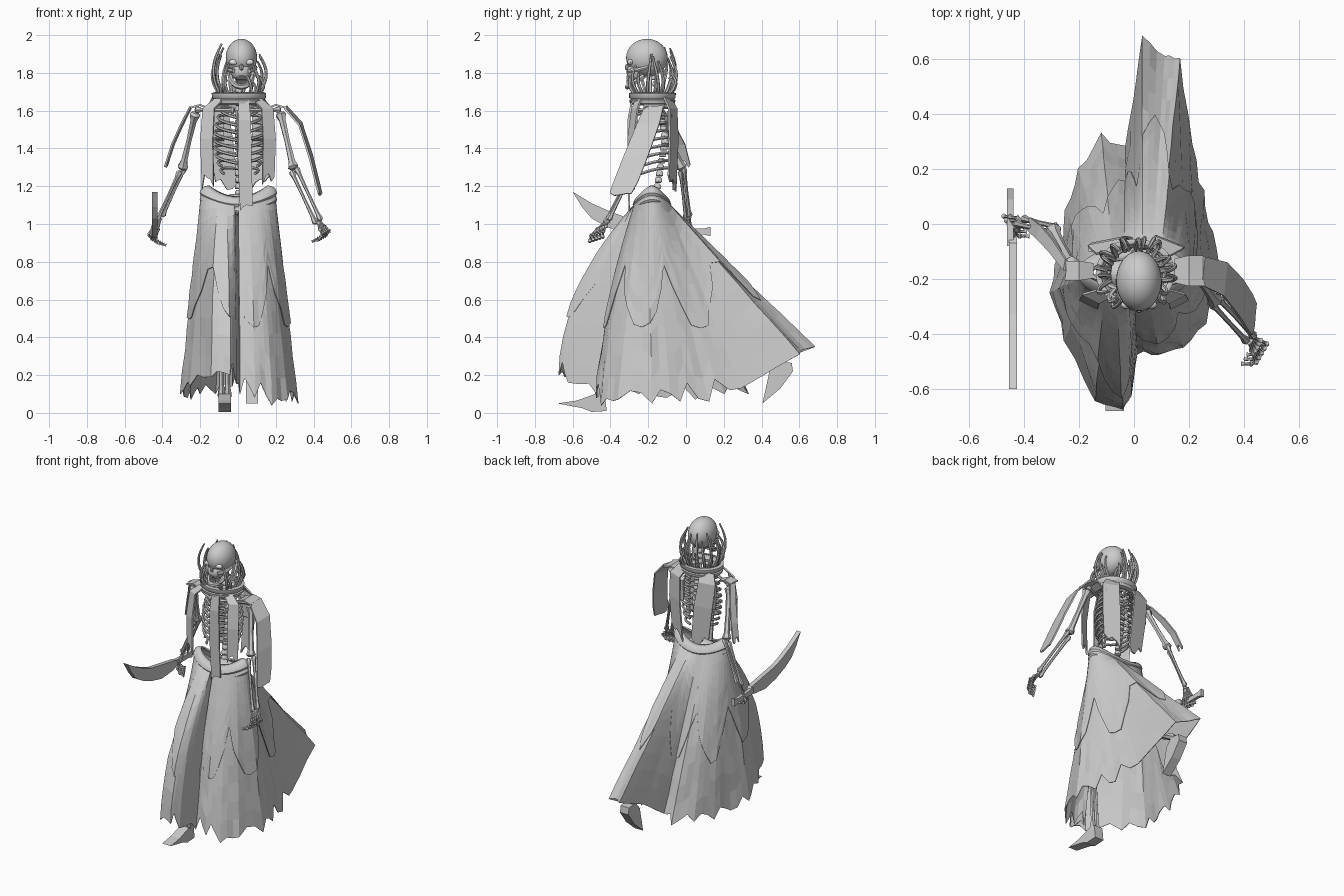
import bpy, bmesh, math, random
from mathutils import Vector as V

random.seed(4)
if "Cube" in bpy.data.objects:
    bpy.data.objects.remove(bpy.data.objects["Cube"])


def material(name, c):
    m = bpy.data.materials.new(name)
    m.use_nodes = True
    m.diffuse_color = (c, c, c, 1)
    m.node_tree.nodes["Principled BSDF"].inputs["Base Color"].default_value = (c, c, c, 1)
    return m


GREY = material("bone and cloth grey", 0.6)
WHITE = material("eye white", 0.95)


def add(name, mesh, smooth=None, solid=0, mat=GREY):
    ob = bpy.data.objects.new(name, mesh)
    bpy.context.collection.objects.link(ob)
    mesh.materials.clear()
    mesh.materials.append(mat)
    if solid:
        mod = ob.modifiers.new("thickness", "SOLIDIFY")
        mod.thickness, mod.offset = solid, 0
    if smooth:
        bpy.ops.object.select_all(action="DESELECT")
        bpy.context.view_layer.objects.active = ob
        ob.select_set(True)
        bpy.ops.object.shade_smooth_by_angle(angle=math.radians(smooth))
    return ob


def tubes(name, paths, r, res=1):
    """Round rods through points; a path point is (position, radius factor)."""
    cu = bpy.data.curves.new(name, "CURVE")
    cu.dimensions, cu.bevel_depth, cu.bevel_resolution = "3D", r, res
    cu.use_fill_caps = True
    for path in paths:
        sp = cu.splines.new("POLY")
        sp.points.add(len(path) - 1)
        for p, (co, f) in zip(sp.points, path):
            p.co, p.radius = (*co, 1), f
    tmp = bpy.data.objects.new("tmp", cu)
    mesh = bpy.data.meshes.new_from_object(tmp)
    bpy.data.objects.remove(tmp)
    return add(name, mesh, 50)


def bone(a, b):
    a, b = V(a), V(b)
    return [(a.lerp(b, t), f) for t, f in
            ((0, .9), (.04, 1.6), (.14, 1), (.5, .8), (.86, 1), (.96, 1.6), (1, .9))]


def finish(name, bm, **kw):
    mesh = bpy.data.meshes.new(name)
    bm.to_mesh(mesh)
    bm.free()
    return add(name, mesh, **kw)


def grid(name, rows, closed=False, solid=0, smooth=None):
    """Skin a list of equally long point rows."""
    bm = bmesh.new()
    vs = [[bm.verts.new(p) for p in row] for row in rows]
    n = len(rows[0])
    for a, b in zip(vs, vs[1:]):
        for i in range(n if closed else n - 1):
            j = (i + 1) % n
            bm.faces.new((a[i], b[i], b[j], a[j]))
    return finish(name, bm, smooth=smooth, solid=solid)


def ball(name, pos, size, mat=GREY, seg=24):
    bm = bmesh.new()
    bmesh.ops.create_uvsphere(bm, u_segments=seg, v_segments=seg // 2, radius=1)
    for v in bm.verts:
        v.co = V(a * b for a, b in zip(v.co, size)) + V(pos)
    return finish(name, bm, smooth=40, mat=mat)


def prism(name, outline, x, half):
    """Side outline in (y, z), given width along x."""
    bm = bmesh.new()
    f = bm.faces.new([bm.verts.new((x - half, y, z)) for y, z in outline])
    ext = bmesh.ops.extrude_face_region(bm, geom=[f])["geom"]
    bmesh.ops.translate(bm, vec=(2 * half, 0, 0),
                        verts=[g for g in ext if isinstance(g, bmesh.types.BMVert)])
    bmesh.ops.recalc_face_normals(bm, faces=bm.faces)
    return finish(name, bm)


def band(name, c, rx, ry, profile, solid, saddle=0):
    rows = [[(c[0] + (rx + d) * math.cos(a * math.tau / 32),
              c[1] + (ry + d) * math.sin(a * math.tau / 32),
              z + saddle * math.cos(a * math.tau / 16)) for a in range(32)] for d, z in profile]
    return grid(name, rows, True, solid, 40)


def strip(name, pts, across, width, tear=.06):
    """Hanging cloth strip with a ragged end."""
    side = V(across).normalized() * width / 2
    rows = []
    for k, p in enumerate(pts):
        w = .8 + .25 * math.sin(math.pi * k / len(pts))
        rows.append([V(p) + side * s * w for s in (-1, -.5, 0, .5, 1)])
    d = (V(pts[-1]) - V(pts[-2])).normalized()
    rows[-1] = [p + d * random.uniform(-tear, tear / 2) for p in rows[-1]]
    return grid(name, rows, solid=.01)


# Skull, jaw and teeth
HX = .018
ball("skull", (HX, -.207, 1.88), (.083, .11, .1), seg=32)
ball("face", (HX, -.265, 1.805), (.054, .05, .05))
ball("nose", (HX, -.312, 1.83), (.012, .012, .018), seg=8)
tubes("cheekbones", [[((HX + s * .075, -.2, 1.83), 1), ((HX + s * .07, -.26, 1.815), 1.2),
                      ((HX + s * .04, -.305, 1.81), 1.2)] for s in (-1, 1)], .01)
tubes("jaw", [[((HX + .058 * math.cos(a * math.pi / 8), -.22 - .09 * math.sin(a * math.pi / 8),
                1.785 - .06 * math.sin(a * math.pi / 8)), 1) for a in range(9)]], .014)
tubes("teeth", [[((HX + .007 * i, -.312 + .0012 * i * i, z), 1),
                 ((HX + .007 * i, -.312 + .0012 * i * i, z + .02), 1)]
                for z in (1.742, 1.766) for i in range(-4, 5)], .0035, 0)
for s, side in ((-1, "right"), (1, "left")):
    ball(side + "_eye", (HX + s * .04, -.294, 1.857), (.026, .016, .016), WHITE, 12)

# Spine, ribs, breastbone and pelvis
tubes("spine", [[((.005, -.11 - .05 * abs(z - 1.45) / .3, z + dz), f)
                 for dz, f in ((-.014, .7), (-.01, 1), (.006, 1), (.016, .6))]
                for z in [1.13 + .034 * i for i in range(20)]], .022)
ribs = []
for i in range(9):
    z, rx = 1.61 - .04 * i, .075 + .06 * math.sin(math.pi * (i + 1.5) / 11)
    for s in (-1, 1):
        ribs.append([((.008 + s * rx * math.sin(a), -.18 + .1 * math.cos(a),
                       z - .05 * (1 - math.cos(a)) / 2 + .02 * math.sin(a)), 1)
                     for a in [.15 + k * .29 for k in range(11 if i < 7 else 8)]])
tubes("ribs", ribs, .0085)
tubes("breastbone", [[((.008, -.275, 1.6), 1.3), ((.008, -.285, 1.5), .8), ((.008, -.28, 1.3), .6)]], .018)
ball("pelvis", (0, -.18, 1.1), (.13, .06, .06))

# Collar and the tendrils growing from it
band("collar", (.005, -.178), .115, .095,
     [(.0, 1.63), (.02, 1.64), (.024, 1.655), (.015, 1.66), (.024, 1.67), (.026, 1.69), (.01, 1.695)], .008)
tendrils = []
for i in range(22):
    a = math.radians(-50 + 290 * i / 21 + random.uniform(-5, 5))
    top = random.uniform(1.85, 2.0) if math.cos(a) < .2 else random.uniform(1.76, 1.91)
    if math.sin(a) < -.4:
        top = random.uniform(1.76, 1.86)
    out, sway = random.uniform(0, .025), random.uniform(-.35, .35)
    path = []
    for k in range(10):
        t = k / 9
        r = .095 + (.03 + out) * math.sin(t * 2.9)
        path.append(((.005 + r * math.cos(a + sway * t), -.185 + r * math.sin(a + sway * t),
                      1.67 + (top - 1.67) * t), 1.1 - .5 * t ** 3))
    tendrils.append(path)
tubes("tendrils", tendrils, .0085)

# Cloth strips hanging from collar and shoulders
strip("front_strip", [(.03, -.285, 1.66), (.035, -.305, 1.55), (.035, -.305, 1.35), (.045, -.3, 1.08)], (1, 0, 0), .07, .02)
for s, side in ((-1, "right"), (1, "left")):
    strip(side + "_front_strip", [(s * .1, -.25, 1.66), (s * .155, -.27, 1.61), (s * .165, -.29, 1.45),
                                  (s * .16, -.29, 1.21)], (s, .5, 0), .07)
    strip(side + "_shoulder_cloth", [(s * .15, -.17, 1.61), (s * .2, -.17, 1.63), (s * .255, -.17, 1.615)],
          (0, 1, 0), .11 if s > 0 else .07, .01)
strip("left_back_strip", [(.09, -.1, 1.67), (.13, -.07, 1.61), (.13, -.065, 1.45), (.115, -.075, 1.2)], (1, -.4, 0), .11)
strip("right_back_strip", [(-.09, -.1, 1.67), (-.11, -.07, 1.61), (-.09, -.06, 1.45), (-.06, -.065, 1.2)], (1, .2, 0), .12)
strip("left_sleeve", [(.25, -.17, 1.62), (.33, -.2, 1.53), (.385, -.265, 1.36), (.42, -.32, 1.22), (.445, -.365, 1.12)],
      (.1, 1, .1), .13)
strip("right_sleeve", [(-.25, -.15, 1.62), (-.3, -.08, 1.52), (-.345, -.03, 1.42), (-.38, 0, 1.31)], (.2, 1, 0), .05, .03)

# Arms and hands
ARMS = {"left": ((.225, -.18, 1.59), (.295, -.28, 1.29), (.425, -.42, 1.01), (.04, -.05, -.07)),
        "right": ((-.225, -.15, 1.59), (-.295, -.02, 1.29), (-.415, .01, 1.03), (-.04, -.015, -.11))}
for side, (sh, el, wr, reach) in ARMS.items():
    s = 1 if side == "left" else -1
    sh, el, wr, reach = map(V, (sh, el, wr, reach))
    tubes(side + "_upper_arm", [bone(sh, el)], .019)
    off = V((.013, .009, .009))
    tubes(side + "_forearm", [bone(el + off, wr + off), bone(el - off, wr - off)], .0105)
    tubes(side + "_collarbone", [bone((s * .02, -.26, 1.6), sh + V((0, 0, .015)))], .012)
    prism(side + "_shoulder_blade", [(-.1, 1.6), (-.075, 1.58), (-.08, 1.44), (-.095, 1.45)], s * .12, .045)
    fingers = []
    for i in range(5):
        spread = V((s * .007 * (i - 2), .012 * (i - 2), .004 * i))
        k1, k2 = wr + spread + reach * .55, wr + spread * 1.4 + reach
        k3 = k2 + V((-s * .02, -.005, -.025))
        fingers += [bone(wr + spread * .4, k1), bone(k1, k2), bone(k2, k3), bone(k3, k3 + V((-s * .035, 0, -.008)))]
    tubes(side + "_hand", fingers, .0065)

# Curved blade and grip
prism("blade", [(-.6, 1.17), (-.5, 1.11), (-.4, 1.065), (-.33, 1.04), (-.07, .995), (-.05, .975), (-.05, .955),
                (-.1, .935), (-.22, .925), (-.33, .95), (-.42, .985), (-.5, 1.03), (-.55, 1.09)], -.44, .015)
prism("sword_grip", [(-.08, .985), (.05, .975), (.09, .975), (.13, .985), (.13, .935), (.09, .945), (-.08, .945)],
      -.45, .011)

# Legs in mid stride, with pointed shoes
LEGS = {"right": ((-.08, -.18, 1.1), (-.08, -.5, .62), (-.07, -.46, .07)),
        "left": ((.08, -.18, 1.1), (.085, -.1, .58), (.08, .51, .27))}
for side, (hip, knee, ankle) in LEGS.items():
    off = V((.016, 0, 0))
    tubes(side + "_thigh", [bone(hip, knee)], .025)
    tubes(side + "_shin", [bone(V(knee) + off, V(ankle) + off), bone(V(knee) - off, V(ankle) - off)], .014)
prism("right_shoe", [(-.68, .05), (-.58, .065), (-.48, .1), (-.43, .1), (-.42, .01), (-.5, .005), (-.55, .025)], -.07, .033)
prism("left_shoe", [(.405, .05), (.442, .22), (.485, .27), (.56, .265), (.566, .22), (.5, .13)], .075, .032)

# Ragged skirt: waist ring swept to an uneven hem, in two layers
HEM = [(.01, -.47, .1), (.09, -.48, .08), (.18, -.45, .04), (.26, -.36, .07), (.32, -.18, .05), (.285, -.03, .06),
       (.25, .12, .06), (.21, .29, .13), (.165, .6, .31), (.11, .61, .33), (.03, .68, .35), (0, .45, .26),
       (-.03, .28, .14), (-.12, .335, .1), (-.2, .2, .1), (-.25, .05, .07), (-.27, -.1, .08), (-.31, -.25, .1),
       (-.25, -.42, .14), (-.14, -.64, .19), (-.04, -.67, .2), (-.01, -.62, .16)]
SUB, ROWS = 3, 9


def skirt(name, lift, end):
    cols, n = [], len(HEM)
    for i in range(n * SUB):
        k, f = divmod(i, SUB)
        hem = V(HEM[k]).lerp(V(HEM[(k + 1) % n]), f / SUB)
        ang = (math.degrees(math.atan2(hem.y + .18, hem.x)) + 90) % 360
        ang = math.radians((ang + 360 * i / (n * SUB)) / 2 - 90)
        out = V((math.cos(ang), math.sin(ang), 0))
        waist = V((.185 * out.x, -.18 + .085 * out.y, 1.13 + .03 * math.cos(2 * ang)))
        bulge = max(0, min(1, (-hem.y - .3) * 3))
        last, col = end(i / (n * SUB), i), []
        for j in range(ROWS + 1):
            t = last * j / ROWS
            p = waist.lerp(hem, t + bulge * t * (1 - t))
            p.z = waist.z + (hem.z - waist.z) * t
            col.append(p + out * (lift + t * random.uniform(-.006, .006)))
        cols.append(col)
    return grid(name, [list(r) for r in zip(*cols)], True, .004)


def torn_hem(u, i):
    trailing = 7 <= i / SUB <= 12
    return 1 if i % SUB == 0 or trailing else 1 - random.uniform(0, .1 if i % SUB == 1 else .05)


skirt("skirt", 0, torn_hem)
skirt("skirt_overlay", .01, lambda u, i: .3 + .33 * abs(math.sin(u * math.pi * 8 + .5)) + random.uniform(0, .04))

# Rolled waist sash, higher over the hips
band("sash", (.002, -.18), .178, .075,
     [(.014, 1.08), (.022, 1.1), (.014, 1.12), (.022, 1.135), (.014, 1.155), (-.002, 1.165), (-.025, 1.17)], .01, .03)
